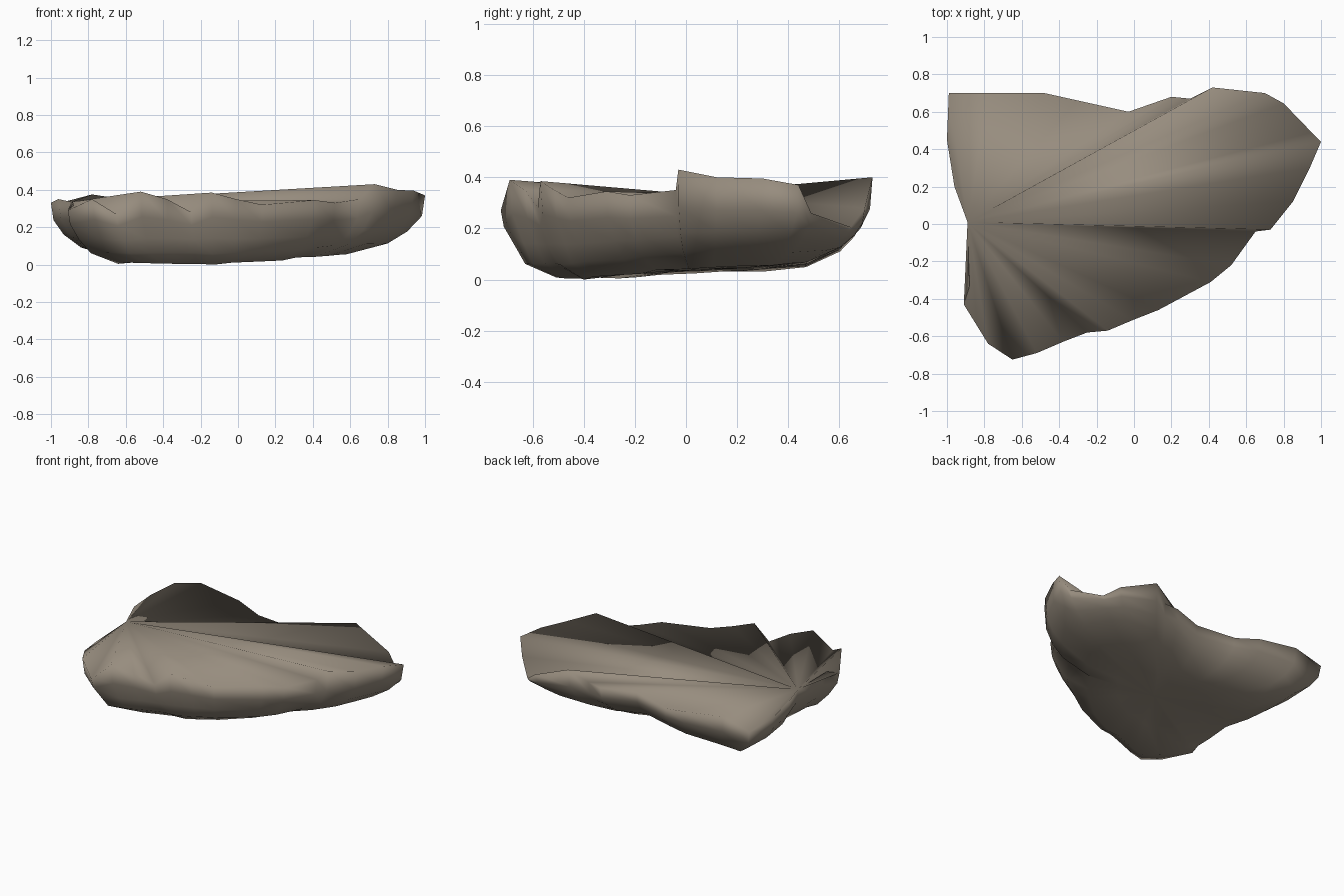
import bpy, bmesh, math

if "Cube" in bpy.data.objects:
    bpy.data.objects.remove(bpy.data.objects["Cube"])

# Rim outline, anticlockwise from the fan hub: x, y, rim height
RIM = [(-.89, .01, .345), (-.885, -.2, .34), (-.88, -.33, .34), (-.91, -.43, .30),
       (-.78, -.64, .36), (-.65, -.725, .28), (-.52, -.69, .40), (-.38, -.63, .36),
       (-.25, -.58, .29), (-.14, -.57, .395), (-.01, -.515, .36), (.13, -.46, .33),
       (.41, -.31, .355), (.52, -.22, .34), (.65, -.04, .36), (.73, -.03, .44),
       (.85, .12, .41), (.94, .30, .405), (1.0, .44, .38), (.95, .49, .27),
       (.80, .645, .215), (.70, .70, .29), (.42, .73, .41), (.30, .67, .33),
       (.20, .68, .32), (-.03, .60, .32), (-.30, .66, .30), (-.48, .70, .34),
       (-.78, .70, .385), (-.99, .70, .33), (-1.0, .45, .34), (-.96, .20, .36)]
# Underside profile: outline scale, height on the steep side, on the shallow
# side, and outward swell at the front
PROFILE = [(1, 1, 1, 0), (.985, .70, .74, 0), (.925, .42, .56, .01),
           (.83, .20, .40, .06), (.62, .04, .225, .13), (.34, .11, .165, .06)]
CX, CY = -.10, .08

stone = bpy.data.materials.new("brown_stone")
stone.diffuse_color = (.31, .265, .21, 1)
stone.use_nodes = True
stone.node_tree.nodes["Principled BSDF"].inputs["Base Color"].default_value = stone.diffuse_color

bm = bmesh.new()
n = len(RIM)

# Lumpy underside: steep at the front left, shallow at the back right
rings = []
for k, (s, steep, shallow, swell) in enumerate(PROFILE):
    ring = []
    for x, y, h in RIM:
        a = math.atan2(y - CY, x - CX)
        w = (1 + math.cos(a - math.radians(70))) / 2
        f = steep + (shallow - steep) * w
        r = s + swell * max(0, math.cos(a + math.radians(95))) ** 1.5
        lump = .008 * math.sin(7 * a + k) + .006 * math.sin(13 * a) if k > 1 else 0
        z = (.35 + (h - .35) * f ** 1.5) * f
        ring.append(bm.verts.new((CX + (x - CX) * (r + lump),
                                  CY + (y - CY) * (r + lump), z + lump * .5)))
    rings.append(ring)
for upper, lower in zip(rings, rings[1:]):
    for i in range(n):
        j = (i + 1) % n
        bm.faces.new((upper[i], lower[i], lower[j], upper[j]))
bottom = bm.verts.new((CX, CY, .05))
for i in range(n):
    bm.faces.new((rings[-1][i], bottom, rings[-1][(i + 1) % n]))

# Creased top: a fan of long triangles from one rim point
top = rings[0]
for i in range(1, n - 1):
    bm.faces.new((top[0], top[i], top[i + 1]))

# Stand on the ground
low = min(v.co.z for v in bm.verts)
for v in bm.verts:
    v.co.z -= low
for f in bm.faces:
    f.smooth = True
bm.normal_update()

mesh = bpy.data.meshes.new("rock_slab")
bm.to_mesh(mesh)
bm.free()
mesh.materials.append(stone)
rock = bpy.data.objects.new("rock_slab", mesh)
bpy.context.collection.objects.link(rock)
